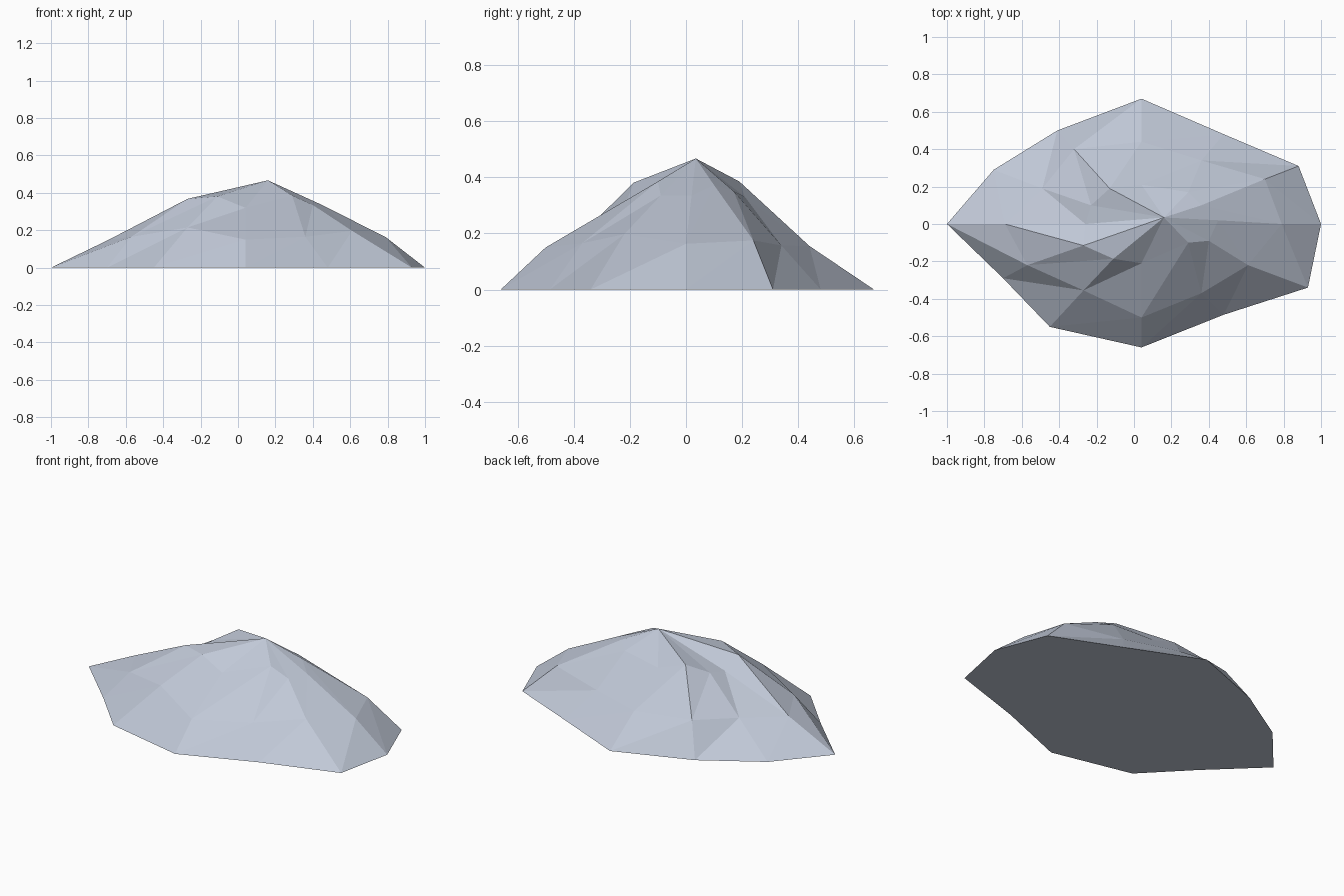
import bpy, bmesh

if "Cube" in bpy.data.objects:
    bpy.data.objects.remove(bpy.data.objects["Cube"])

# Low-poly rock mound: three rings of twelve points, running
# counter-clockwise (seen from above) from the west, plus a peak
BASE = [(-1, 0), (-.70, -.29), (-.45, -.55), (.04, -.66), (.48, -.485), (.93, -.34),
        (1, 0), (.88, .31), (.48, .48), (.04, .67), (-.41, .50), (-.75, .29)]
MIDDLE = [(-.69, 0, .15), (-.57, -.22, .165), (-.27, -.355, .215), (.04, -.50, .15),
          (.36, -.37, .165), (.61, -.22, .197), (.79, 0, .163), (.70, .24, .175),
          (.36, .34, .157), (.04, .44, .155), (-.32, .40, .18), (-.49, .19, .16)]
UPPER = [(-.26, 0, .311), (-.27, -.115, .368), (-.11, -.186, .381), (.04, -.21, .32),
         (.29, -.10, .385), (.40, -.09, .335), (.45, .02, .335), (.36, .10, .372),
         (.29, .17, .35), (.04, .21, .33), (-.13, .19, .385), (-.23, .10, .33)]
PEAK = (.16, .035, .467)

bm = bmesh.new()
rings = [[bm.verts.new((p[0], p[1], p[2] if len(p) > 2 else 0)) for p in ring]
         for ring in (BASE, MIDDLE, UPPER)]
peak = bm.verts.new(PEAK)
n = len(BASE)

# Sloping facets, all split along the same diagonal
for low, high in zip(rings, rings[1:]):
    for i in range(n):
        j = (i + 1) % n
        bm.faces.new((low[i], low[j], high[j]))
        bm.faces.new((low[i], high[j], high[i]))

# Cap facets and flat underside
for i in range(n):
    bm.faces.new((rings[2][i], rings[2][(i + 1) % n], peak))
bm.faces.new(rings[0][::-1])
bm.normal_update()

mesh = bpy.data.meshes.new("rock_mound")
bm.to_mesh(mesh)
bm.free()

# Stone colour
stone = bpy.data.materials.new("pale blue grey stone")
stone.diffuse_color = (.53, .58, .68, 1)
stone.use_nodes = True
stone.node_tree.nodes["Principled BSDF"].inputs["Base Color"].default_value = stone.diffuse_color
mesh.materials.append(stone)
rock = bpy.data.objects.new("rock_mound", mesh)
bpy.context.collection.objects.link(rock)
